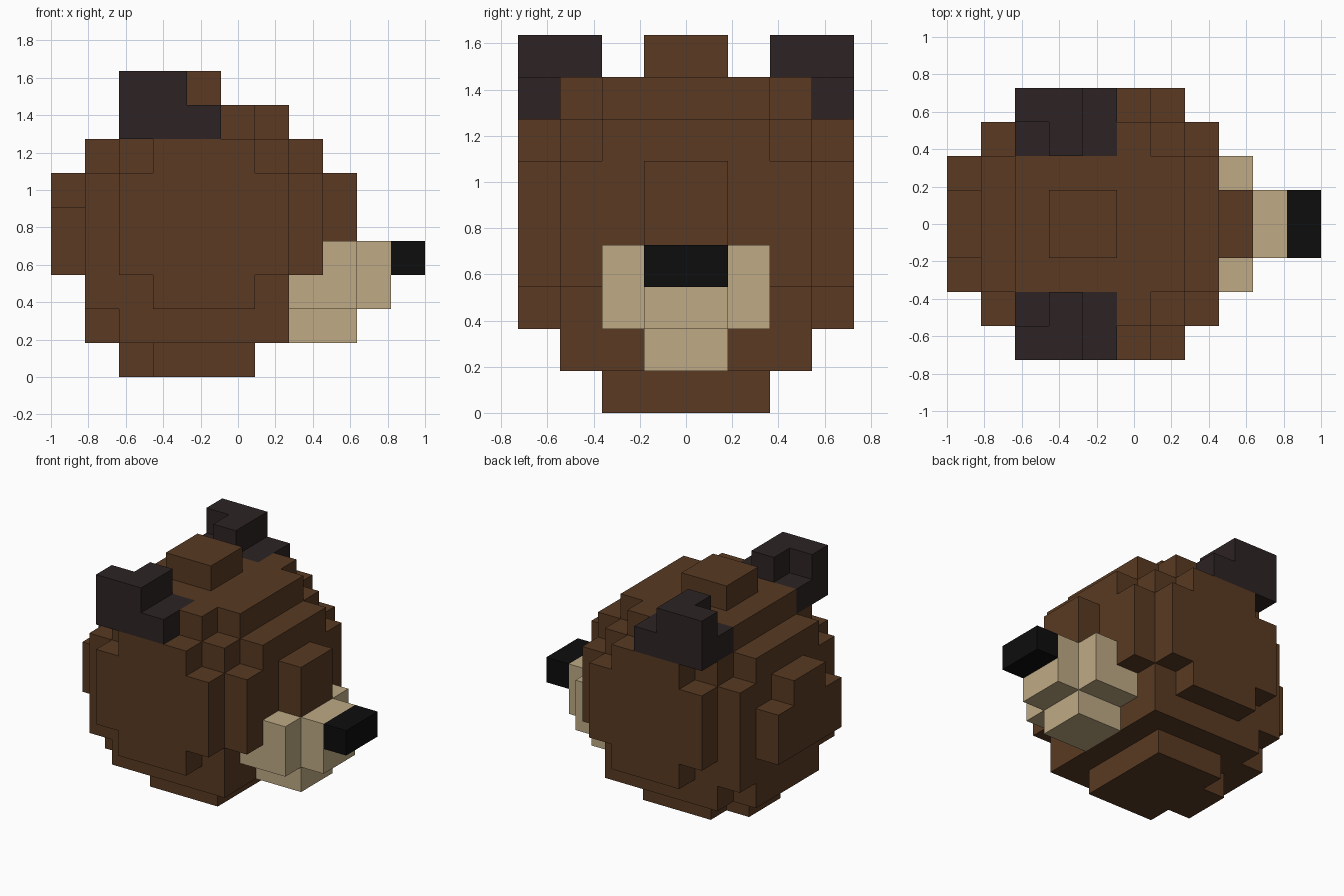
import bpy, bmesh
from mathutils import Vector

default = bpy.data.objects.get("Cube")
if default:
    bpy.data.objects.remove(default, do_unlink=True)

CELL = 2 / 11                      # side of one block
ORIGIN = Vector((-1, -4 * CELL, 0))


def material(name, rgb):
    mat = bpy.data.materials.new(name)
    mat.use_nodes = True
    mat.diffuse_color = (*rgb, 1)
    mat.node_tree.nodes["Principled BSDF"].inputs["Base Color"].default_value = (*rgb, 1)
    return mat


def fill(x, y, z):
    """Blocks inside a box of grid ranges."""
    return {(i, j, k) for i in range(*x) for j in range(*y) for k in range(*z)}


def both(cells):
    """Add the blocks mirrored across the middle of the head."""
    return cells | {(i, 7 - j, k) for i, j, k in cells}


def build(name, cells, mat):
    """Make one mesh from the outer skin of a set of blocks."""
    bm = bmesh.new()
    for cell in cells:
        for axis in range(3):
            for side in (0, 1):
                beside = list(cell)
                beside[axis] += 2 * side - 1
                if tuple(beside) in cells:
                    continue
                u, v = (axis + 1) % 3, (axis + 2) % 3
                corners = []
                for a, b in ((0, 0), (1, 0), (1, 1), (0, 1)):
                    p = Vector(cell)
                    p[axis] += side
                    p[u] += a
                    p[v] += b
                    corners.append(bm.verts.new(ORIGIN + p * CELL))
                bm.faces.new(corners if side else corners[::-1])
    bmesh.ops.remove_doubles(bm, verts=bm.verts, dist=0.001)
    bmesh.ops.dissolve_limit(bm, angle_limit=0.01, verts=bm.verts, edges=bm.edges)
    mesh = bpy.data.meshes.new(name)
    bm.to_mesh(mesh)
    bm.free()
    mesh.materials.append(mat)
    obj = bpy.data.objects.new(name, mesh)
    bpy.context.collection.objects.link(obj)


brown = material("brown fur", (0.100, 0.042, 0.016))
tan = material("tan muzzle", (0.521, 0.402, 0.231))
dark = material("dark ear", (0.026, 0.017, 0.017))
black = material("black nose", (0.004, 0.004, 0.004))

# Ear: wide base with an L-shaped upper rim
ear = (fill((2, 5), (0, 2), (7, 8)) | fill((2, 4), (0, 1), (8, 9))
       | fill((3, 4), (1, 2), (8, 9)))

# Head core, chin, crown tuft, brow and back of the head
head = (fill((2, 7), (2, 6), (1, 8))
        | fill((3, 6), (2, 6), (0, 1)) | fill((2, 3), (3, 5), (0, 1))
        | fill((3, 5), (3, 5), (8, 9))
        | fill((7, 8), (2, 6), (3, 7)) | fill((8, 9), (3, 5), (4, 6))
        | fill((1, 2), (2, 6), (1, 7))
        | fill((0, 1), (2, 6), (3, 5)) | fill((0, 1), (3, 5), (5, 6)))

# Inner side layer
head |= both(fill((2, 7), (1, 2), (1, 7)) | fill((1, 2), (1, 2), (2, 6))
             | fill((7, 8), (1, 2), (3, 6)) | fill((5, 6), (1, 2), (7, 8)))

# Outer cheek layer
head |= both(fill((2, 7), (0, 1), (3, 6)) | fill((3, 6), (0, 1), (2, 3))
             | fill((3, 6), (0, 1), (6, 7)))

# Muzzle with snout and lower jaw
muzzle = (fill((7, 9), (2, 6), (2, 4)) | fill((9, 10), (3, 5), (2, 4))
          | fill((7, 9), (3, 5), (1, 2))) - head

build("head", head, brown)
build("right_ear", ear, dark)
build("left_ear", both(ear) - ear, dark)
build("muzzle", muzzle, tan)
build("nose", fill((10, 11), (3, 5), (3, 4)), black)
